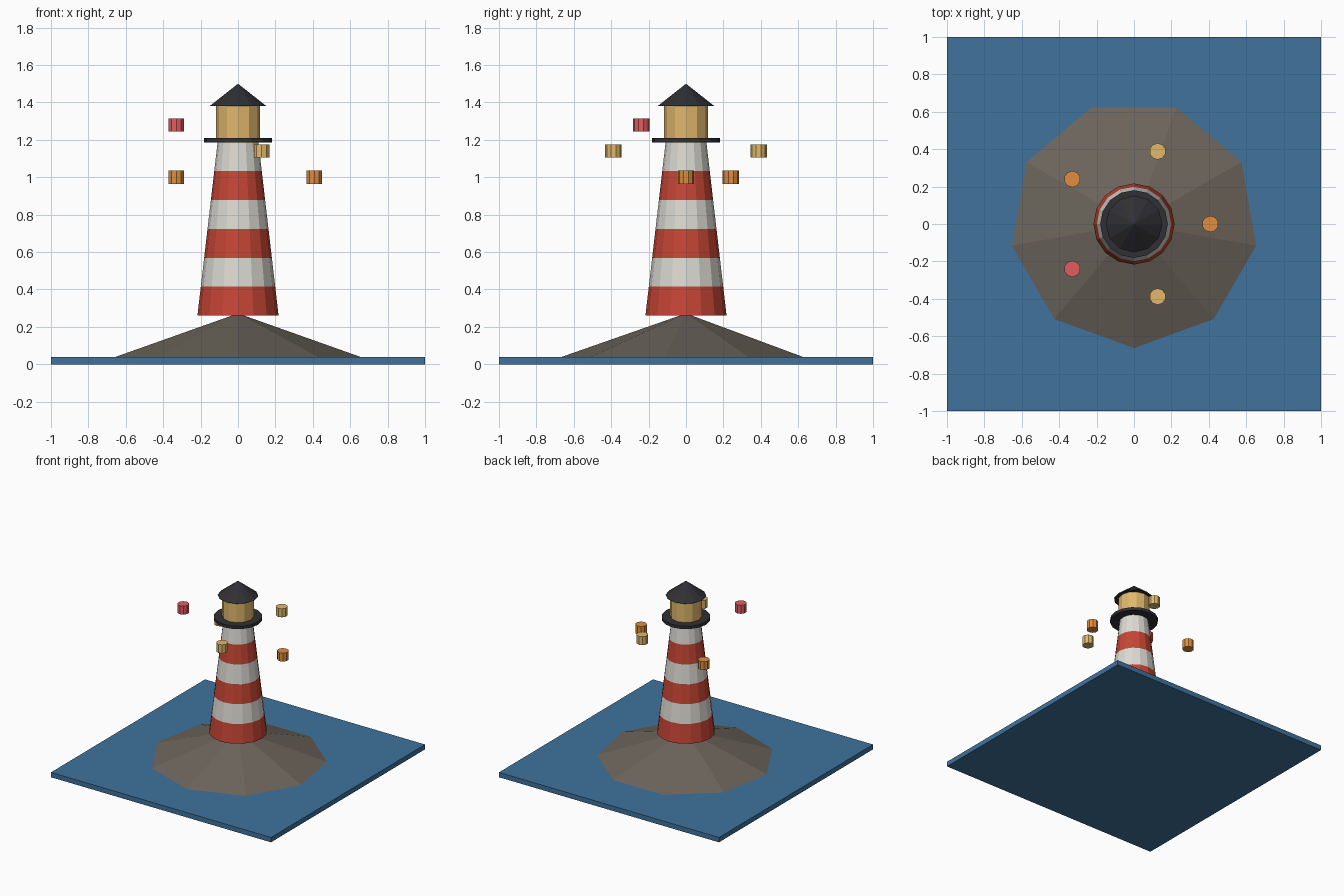
import bpy, math

if "Cube" in bpy.data.objects:
    bpy.data.objects.remove(bpy.data.objects["Cube"])


def material(name, rgb):
    m = bpy.data.materials.new(name)
    m.diffuse_color = (*rgb, 1)
    m.use_nodes = True
    m.node_tree.nodes["Principled BSDF"].inputs["Base Color"].default_value = m.diffuse_color
    return m


SEA = material("sea_blue", (0.05, 0.17, 0.34))
ROCK = material("rock", (0.15, 0.13, 0.105))
RED = material("red", (0.56, 0.06, 0.035))
WHITE = material("white", (0.72, 0.70, 0.65))
DARK = material("dark", (0.03, 0.03, 0.035))
GLOW = material("glow", (0.75, 0.48, 0.15))
ORANGE = material("orange", (0.75, 0.27, 0.05))
PINK = material("pink", (0.75, 0.11, 0.12))


def cone(name, mat, sides, r1, r2, z1, z2, x=0, y=0, turn=0):
    bpy.ops.mesh.primitive_cone_add(vertices=sides, radius1=r1, radius2=r2, depth=z2 - z1,
                                    location=(x, y, (z1 + z2) / 2), rotation=(0, 0, turn))
    ob = bpy.context.object
    ob.name = name
    ob.data.materials.append(mat)
    return ob


# Sea slab
bpy.ops.mesh.primitive_cube_add(size=1, location=(0, 0, 0.02))
sea = bpy.context.object
sea.name = "sea"
sea.scale = (2, 2, 0.04)
sea.data.materials.append(SEA)

# Rocky island, one corner towards the front
cone("island", ROCK, 9, 0.672, 0, 0.037, 0.272, turn=math.pi)

# Striped tapering tower
BANDS, Z0, Z1, R0, R1 = 6, 0.26, 1.188, 0.217, 0.109
for i in range(BANDS):
    a, b = i / BANDS, (i + 1) / BANDS
    cone(f"tower_band_{i + 1}", WHITE if i % 2 else RED, 16,
         R0 + (R1 - R0) * a, R0 + (R1 - R0) * b,
         Z0 + (Z1 - Z0) * a, Z0 + (Z1 - Z0) * b)

# Gallery, lantern room and roof
cone("gallery", DARK, 16, 0.181, 0.181, 1.186, 1.21)
cone("lantern_room", GLOW, 12, 0.118, 0.118, 1.21, 1.38)
cone("roof", DARK, 12, 0.152, 0, 1.38, 1.50)

# Ring of floating lanterns
for i, (z, mat) in enumerate([(1.0, ORANGE), (1.14, GLOW), (1.0, ORANGE), (1.28, PINK), (1.14, GLOW)]):
    t = i * math.tau / 5
    cone(f"floating_lantern_{i + 1}", mat, 10, 0.044, 0.044, z - 0.035, z + 0.035,
         0.408 * math.cos(t), 0.408 * math.sin(t))
